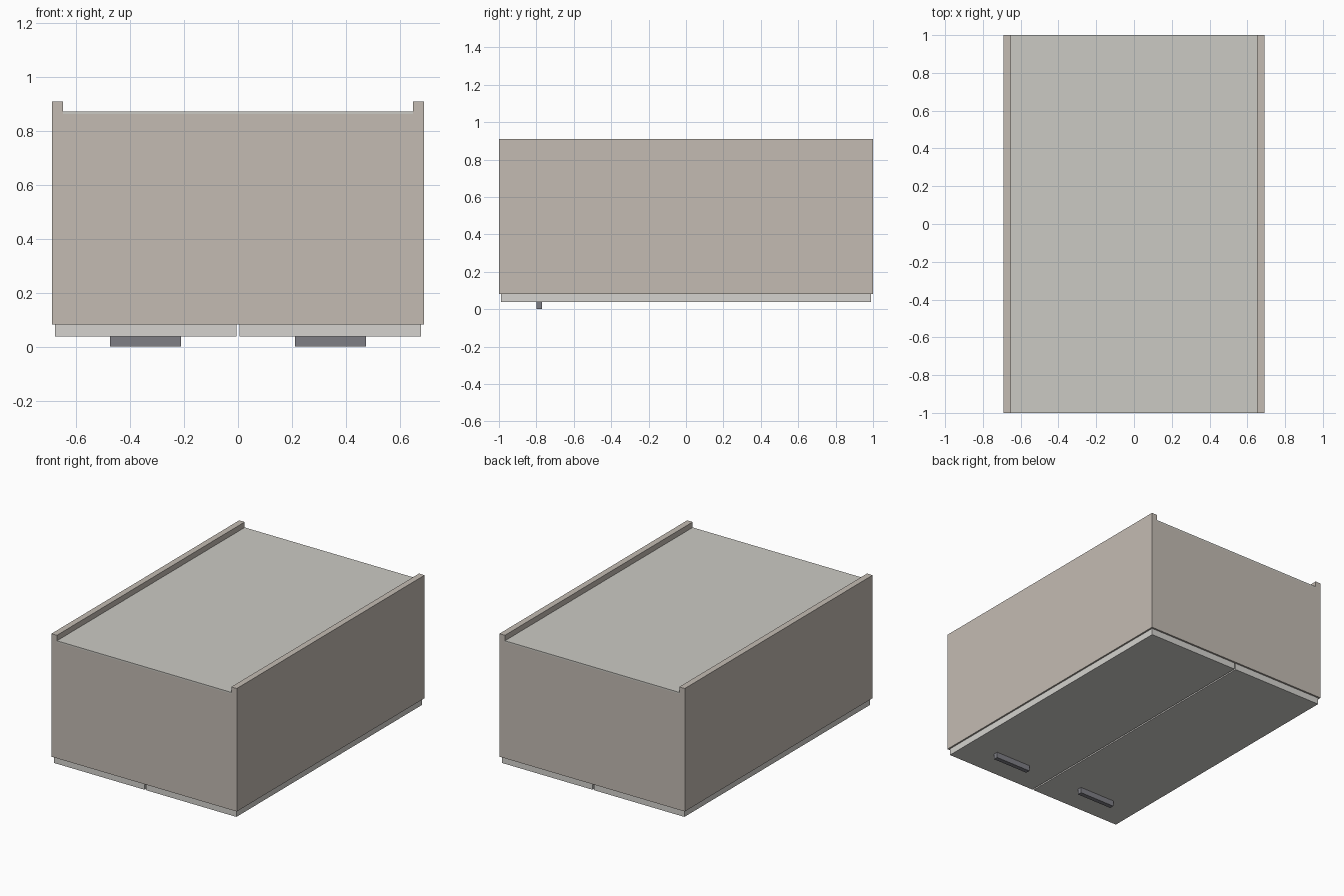
import bpy
import bmesh
from mathutils import Vector

if "Cube" in bpy.data.objects:
    bpy.data.objects.remove(bpy.data.objects["Cube"])


def material(name, rgb):
    m = bpy.data.materials.new(name)
    m.diffuse_color = (*rgb, 1)
    m.use_nodes = True
    m.node_tree.nodes["Principled BSDF"].inputs["Base Color"].default_value = m.diffuse_color
    return m


body = material("body_beige", (0.55, 0.50, 0.45))
pale = material("back_grey", (0.60, 0.59, 0.55))
door = material("door_pale", (0.66, 0.65, 0.62))
metal = material("handle_grey", (0.21, 0.21, 0.235))


def box(name, lo, hi, mat):
    """Axis-aligned box between two corners."""
    lo, hi = Vector(lo), Vector(hi)
    bm = bmesh.new()
    bmesh.ops.create_cube(bm, size=1)
    bmesh.ops.scale(bm, vec=hi - lo, verts=bm.verts)
    mesh = bpy.data.meshes.new(name)
    bm.to_mesh(mesh)
    bm.free()
    mesh.materials.append(mat)
    ob = bpy.data.objects.new(name, mesh)
    ob.location = (lo + hi) / 2
    bpy.context.collection.objects.link(ob)
    return ob


def mirrored_pair(name, x0, x1, y, z, mat):
    """The same box on the left and on the right."""
    box(name + "_left", (-x1, y[0], z[0]), (-x0, y[1], z[1]), mat)
    box(name + "_right", (x0, y[0], z[0]), (x1, y[1], z[1]), mat)


OUT, IN = 0.691, 0.65        # outer and inner faces of the side panels
Z0, BACK, TOP = 0.082, 0.874, 0.911

# Carcass: the sides stand proud of the back panel
mirrored_pair("side_panel", IN, OUT, (-1, 1), (Z0, TOP), body)
box("end_panel_front", (-IN, -1, Z0), (IN, -0.96, BACK - 0.01), body)
box("end_panel_rear", (-IN, 0.96, Z0), (IN, 1, BACK - 0.01), body)
box("back_panel", (-IN, -1, BACK - 0.01), (IN, 1, BACK), pale)

# Pair of doors facing down, with a narrow gap between them
mirrored_pair("door", 0.005, 0.68, (-0.988, 0.988), (0.038, Z0), door)

# Bar handles
mirrored_pair("handle", 0.212, 0.476, (-0.80, -0.77), (0, 0.038), metal)
